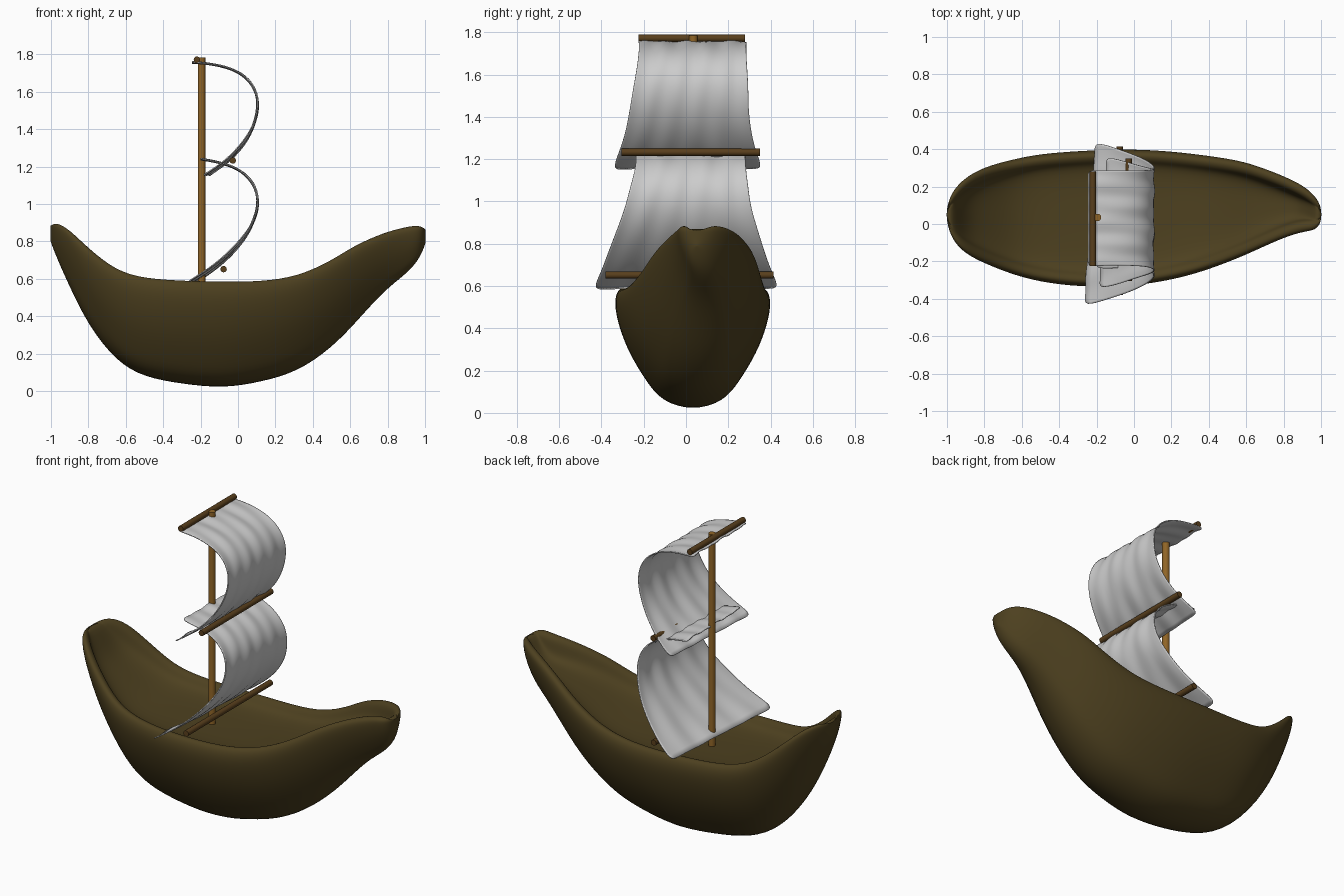
import bpy, bmesh, math
from mathutils import Vector

if "Cube" in bpy.data.objects:
    bpy.data.objects.remove(bpy.data.objects["Cube"])


def material(name, rgb):
    m = bpy.data.materials.new(name)
    m.diffuse_color = (*rgb, 1)
    m.use_nodes = True
    m.node_tree.nodes["Principled BSDF"].inputs["Base Color"].default_value = m.diffuse_color
    return m


dark_wood = material("dark_wood", (0.075, 0.052, 0.014))
mast_wood = material("mast_wood", (0.28, 0.13, 0.02))
yard_wood = material("yard_wood", (0.10, 0.05, 0.012))


def finish(name, bm, mat=None):
    bmesh.ops.recalc_face_normals(bm, faces=bm.faces)
    for f in bm.faces:
        f.smooth = True
    me = bpy.data.meshes.new(name)
    bm.to_mesh(me)
    bm.free()
    ob = bpy.data.objects.new(name, me)
    bpy.context.collection.objects.link(ob)
    if mat:
        me.materials.append(mat)
    return ob


def subsurf(ob, levels):
    m = ob.modifiers.new("smooth", 'SUBSURF')
    m.levels = m.render_levels = levels


# Hull: stations of x, keel z, rim z, min y, max y
stations = [
    (-1.003, 0.80, 0.88, 0.01, 0.09), (-0.97, 0.71, 0.90, -0.09, 0.18),
    (-0.90, 0.55, 0.86, -0.16, 0.25), (-0.80, 0.34, 0.76, -0.21, 0.305),
    (-0.65, 0.145, 0.64, -0.27, 0.345), (-0.50, 0.06, 0.60, -0.31, 0.375),
    (-0.30, 0.025, 0.587, -0.335, 0.39), (-0.08, 0.0, 0.582, -0.335, 0.40),
    (0.12, 0.035, 0.583, -0.315, 0.395), (0.32, 0.09, 0.61, -0.27, 0.375),
    (0.50, 0.22, 0.695, -0.205, 0.35), (0.62, 0.345, 0.775, -0.155, 0.325),
    (0.78, 0.53, 0.845, -0.08, 0.265), (0.90, 0.62, 0.875, -0.04, 0.21),
    (0.97, 0.70, 0.885, -0.035, 0.15), (1.003, 0.79, 0.86, 0.01, 0.09)]
side = [(0.40, 0.075), (0.60, 0.24), (0.83, 0.48), (0.96, 0.70), (1.015, 0.88), (0.98, 0.985)]

bm = bmesh.new()
rings = []
for i, (x, z0, z1, y0, y1) in enumerate(stations):
    c, w, h = (y0 + y1) / 2, (y1 - y0) / 2, z1 - z0
    end = i < 2 or i > len(stations) - 3
    dip = 0.0 if end else 0.06 + 0.2 * max(0, z1 - 0.58)
    half = [(w * a, z0 + h * b) for a, b in side]
    inner = max(w - 0.065, w * 0.45)
    half += [((w + inner) / 2, z1 + 0.008), (inner, z1 - 0.01),
             (inner * 0.93, z1 - dip * 0.8), (inner * 0.5, z1 - dip)]
    ring = [(0, z0)] + half + [(0, z1 - dip)] + [(-y, z) for y, z in reversed(half)]
    rings.append([bm.verts.new((x, c + y, z)) for y, z in ring])
for a, b in zip(rings, rings[1:]):
    for k in range(len(a)):
        n = (k + 1) % len(a)
        bm.faces.new((a[k], a[n], b[n], b[k]))
# End caps as quad strips between the two sides
for r in (rings[0], rings[-1]):
    n = len(r)
    bm.faces.new((r[0], r[1], r[-1]))
    for k in range(1, n // 2 - 1):
        bm.faces.new((r[k], r[k + 1], r[n - k - 1], r[n - k]))
    bm.faces.new((r[n // 2 - 1], r[n // 2], r[n // 2 + 1]))
subsurf(finish("hull", bm, dark_wood), 2)


# Mast and yards
def pole(name, a, b, r, mat):
    a, b = Vector(a), Vector(b)
    bpy.ops.mesh.primitive_cylinder_add(vertices=16, radius=r, depth=(b - a).length,
                                        location=(a + b) / 2)
    ob = bpy.context.object
    ob.rotation_euler = (b - a).to_track_quat('Z', 'Y').to_euler()
    ob.name = name
    ob.data.materials.append(mat)
    bpy.ops.object.shade_smooth_by_angle()


pole("mast", (-0.195, 0.035, 0.45), (-0.195, 0.035, 1.785), 0.02, mast_wood)
for name, x, z, y0, y1 in [("top_yard", -0.22, 1.772, -0.225, 0.28),
                           ("middle_yard", -0.028, 1.233, -0.305, 0.35),
                           ("bottom_yard", -0.077, 0.652, -0.38, 0.415)]:
    pole(name, (x, y0, z), (x, y1, z), 0.017, yard_wood)


# Sails: billowed profile of x, z, min y, max y, with cloth ripples
def sail(name, profile, twist):
    bm = bmesh.new()
    rows, cols, last = [], 18, len(profile) - 1
    for i, (x, z, y0, y1) in enumerate(profile):
        t = i / last
        before, after = profile[max(i - 1, 0)], profile[min(i + 1, last)]
        d = Vector((after[0] - before[0], 0, after[1] - before[1])).normalized()
        normal = Vector((-d.z, 0, d.x))
        row = []
        for j in range(cols + 1):
            u = j / cols
            ripple = 0.004 * math.sin(u * 31 + t * 5) + 0.003 * math.sin(u * 17 - t * 11)
            p = Vector((x + twist * t ** 4 * (u - 0.5), y0 + (y1 - y0) * u, z))
            row.append(bm.verts.new(p + normal * ripple))
        rows.append(row)
    for a, b in zip(rows, rows[1:]):
        for j in range(cols):
            bm.faces.new((a[j], a[j + 1], b[j + 1], b[j]))
    ob = finish(name, bm)
    subsurf(ob, 2)
    m = ob.modifiers.new("cloth", 'SOLIDIFY')
    m.thickness, m.offset = 0.006, 0


sail("upper_sail", [
    (-0.245, 1.757, -0.23, 0.29), (-0.15, 1.752, -0.22, 0.285), (-0.04, 1.727, -0.222, 0.285),
    (0.045, 1.68, -0.225, 0.285), (0.095, 1.61, -0.235, 0.29), (0.109, 1.53, -0.25, 0.295),
    (0.094, 1.44, -0.265, 0.295), (0.05, 1.35, -0.28, 0.305), (-0.01, 1.275, -0.30, 0.32),
    (-0.08, 1.21, -0.325, 0.34), (-0.165, 1.155, -0.345, 0.36)], 0.04)
sail("lower_sail", [
    (-0.20, 1.24, -0.24, 0.285), (-0.10, 1.225, -0.235, 0.28), (0, 1.19, -0.235, 0.28),
    (0.07, 1.13, -0.245, 0.285), (0.104, 1.06, -0.265, 0.295), (0.107, 0.98, -0.285, 0.305),
    (0.08, 0.895, -0.315, 0.33), (0.03, 0.815, -0.345, 0.355), (-0.04, 0.735, -0.375, 0.38),
    (-0.13, 0.655, -0.405, 0.41), (-0.235, 0.588, -0.44, 0.44)], 0.06)
